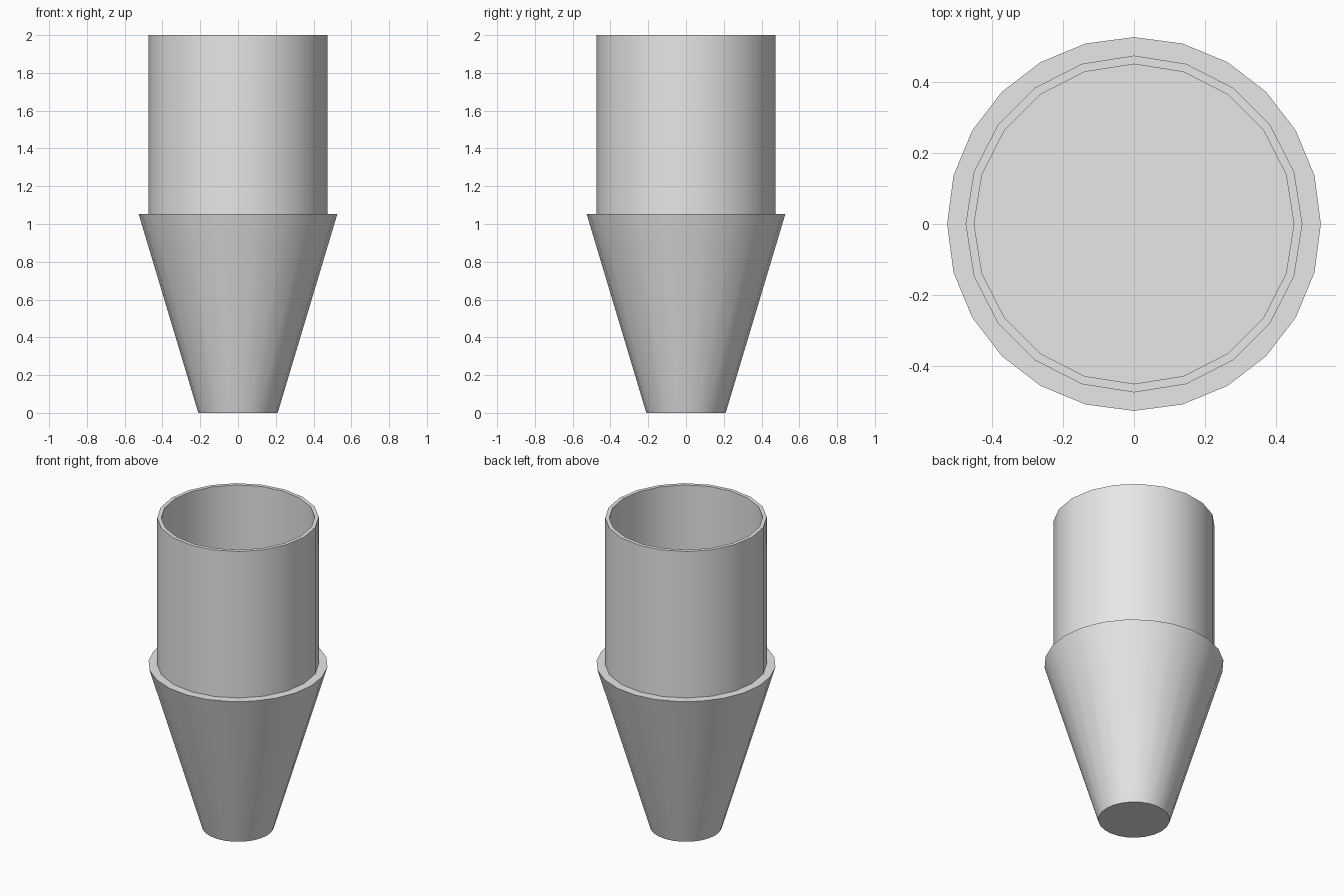
import bpy
import math

cube = bpy.data.objects.get("Cube")
if cube:
    bpy.data.objects.remove(cube, do_unlink=True)

grey = bpy.data.materials.new("light_grey")
grey.use_nodes = True
grey.diffuse_color = (0.8, 0.8, 0.8, 1)
grey.node_tree.nodes["Principled BSDF"].inputs["Base Color"].default_value = grey.diffuse_color


def revolve(name, profile, sides, closed=False):
    """Spin a (radius, z) profile; open profiles get end caps."""
    verts = [(r * math.cos(math.tau * i / sides), r * math.sin(math.tau * i / sides), z)
             for r, z in profile for i in range(sides)]
    rows = len(profile)
    faces = []
    for j in range(rows if closed else rows - 1):
        a, b = j * sides, (j + 1) % rows * sides
        for i in range(sides):
            k = (i + 1) % sides
            faces.append((a + i, a + k, b + k, b + i))
    if not closed:
        faces.append(tuple(reversed(range(sides))))
        faces.append(tuple(range((rows - 1) * sides, rows * sides)))
    mesh = bpy.data.meshes.new(name)
    mesh.from_pydata(verts, [], faces)
    mesh.materials.append(grey)
    obj = bpy.data.objects.new(name, mesh)
    bpy.context.collection.objects.link(obj)
    bpy.ops.object.select_all(action="DESELECT")
    obj.select_set(True)
    bpy.context.view_layer.objects.active = obj
    bpy.ops.object.shade_smooth_by_angle(angle=math.radians(30))
    return obj


STEP = 1.053

# Solid tapered base, wide end up
revolve("tapered_base", [(0.21, 0), (0.526, STEP)], 24)

# Open tube with a thin wall, standing on the base
revolve("open_tube", [(0.474, STEP), (0.474, 2), (0.45, 2), (0.45, STEP)], 20, closed=True)
